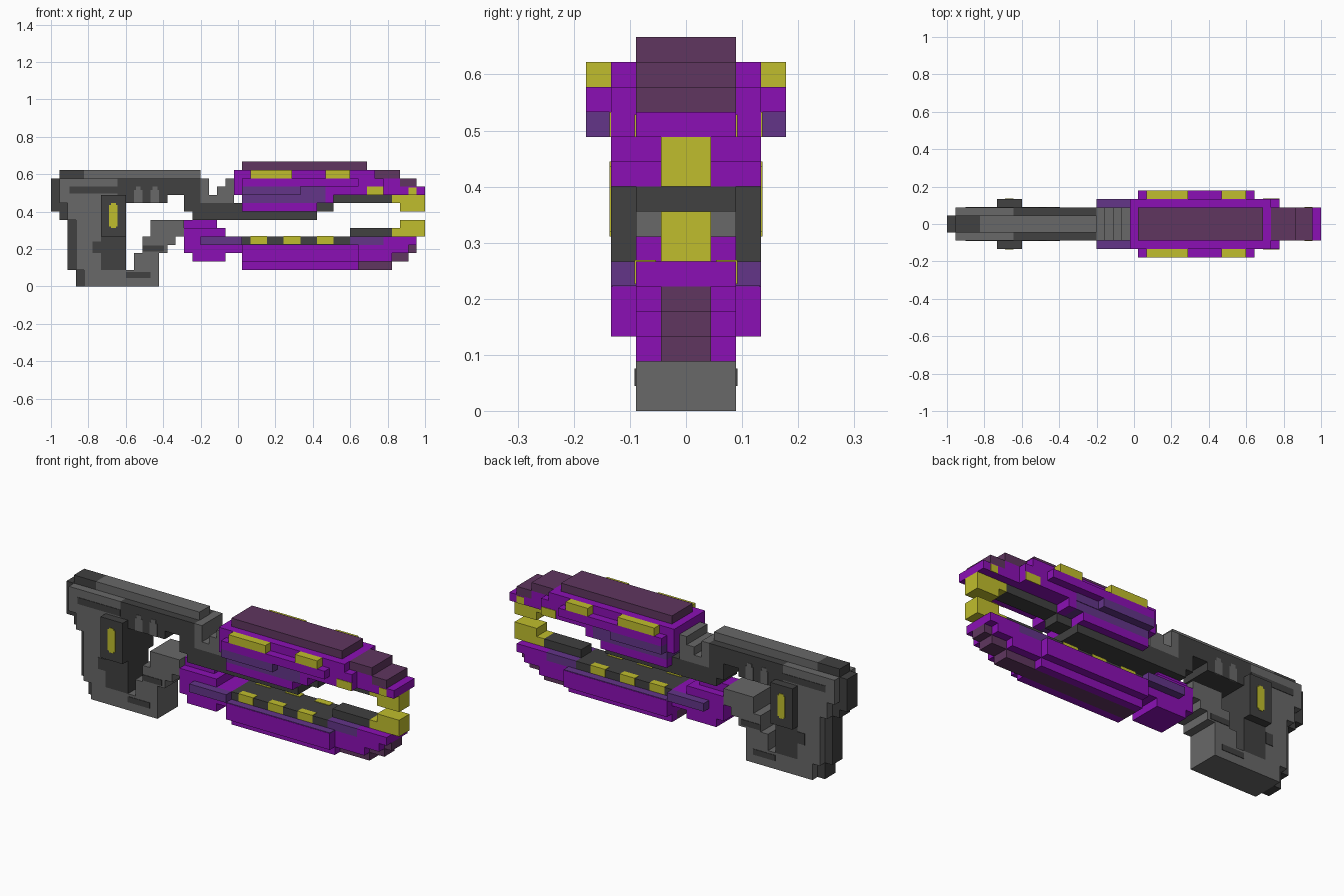
import bpy
import bmesh

UNIT = 2 / 45  # one block

if "Cube" in bpy.data.objects:
    bpy.data.objects.remove(bpy.data.objects["Cube"], do_unlink=True)


def material(name, r, g, b):
    mat = bpy.data.materials.new(name)
    mat.use_nodes = True
    colour = (r, g, b, 1)
    mat.diffuse_color = colour
    mat.node_tree.nodes["Principled BSDF"].inputs["Base Color"].default_value = colour
    return mat


grey = material("mid grey", .14, .14, .14)
dark = material("charcoal", .052, .052, .052)
purple = material("bright purple", .26, .005, .46)
violet = material("dull violet", .125, .035, .25)
mauve = material("dark mauve", .115, .037, .115)
yellow = material("mustard yellow", .53, .515, .026)


def add_block(bm, x0, x1, y0, y1, z0, z1):
    """One box, given in block units."""
    cube = bmesh.ops.create_cube(bm, size=1)
    for v in cube["verts"]:
        v.co.x = (x1 if v.co.x > 0 else x0) * UNIT - 1
        v.co.y = (y1 if v.co.y > 0 else y0) * UNIT
        v.co.z = (z1 if v.co.z > 0 else z0) * UNIT


def finish(name, mat, bm):
    mesh = bpy.data.meshes.new(name)
    bm.to_mesh(mesh)
    bm.free()
    mesh.materials.append(mat)
    bpy.context.collection.objects.link(bpy.data.objects.new(name, mesh))


def core(name, mat, half, *blocks):
    """Blocks spanning the centre; each is x start, x end, z start, z end."""
    bm = bmesh.new()
    for x0, x1, z0, z1 in blocks:
        add_block(bm, x0, x1, -half, half, z0, z1)
    finish(name, mat, bm)


def sides(name, mat, inner, outer, *blocks):
    """The same blocks mirrored onto both sides."""
    bm = bmesh.new()
    for x0, x1, z0, z1 in blocks:
        add_block(bm, x0, x1, inner, outer, z0, z1)
        add_block(bm, x0, x1, -outer, -inner, z0, z1)
    finish(name, mat, bm)


def paint(name, mat, surface, *blocks):
    """Thin plates lying on a side surface."""
    sides(name, mat, surface - .1, surface + .06, *blocks)


# Grip and rear frame
core("grip_back_strip", dark, 1,
     (0, 1, 9, 13), (1, 2, 8, 10), (2, 3, 2, 8), (3, 4, 0, 2))
core("frame_top_rail", grey, 1, (4, 18, 13, 14))
core("frame_rail_end", dark, 1, (1, 4, 13, 14))
core("grip_shell", grey, 2,
     (1, 8, 11, 13), (1, 6, 10, 11), (2, 6, 8, 10), (3, 6, 2, 8), (4, 13, 0, 2))
core("grip_inner", dark, 2, (6, 9, 2, 11))
core("frame_beam", dark, 2, (8, 14, 10, 13), (14, 18, 11, 13), (16, 18, 9, 11))
core("hand_guard", grey, 2,
     (10, 13, 2, 4), (11, 14, 4, 5), (11, 15, 5, 6), (12, 16, 6, 8))
sides("grip_side_box", dark, 2, 3, (6, 9, 6, 11))
paint("grip_light", yellow, 3, (7, 8, 7.2, 9.8), (7.2, 7.8, 7, 10))
paint("grip_dark_streak", dark, 2,
      (2.2, 8, 11.2, 12), (5, 6, 4, 5.4), (9, 12, 1, 1.7), (11, 13.6, 4.2, 4.9))
paint("beam_grey_arch", grey, 2, (10, 11, 10, 11.6), (12, 13, 10, 11.6),
      (10.2, 10.8, 11.6, 12), (12.2, 12.8, 11.6, 12))

# Notched joint and central barrel
core("notched_joint", grey, 2,
     (18, 19, 10, 13), (19, 20, 10, 11), (20, 21, 10, 12), (21, 22, 10, 13))
core("barrel_core", dark, 2, (17, 23, 9, 10), (17, 32, 8, 9))
core("barrel_front_bar", dark, 1, (32, 34, 9, 10), (34, 41, 10, 11))

# Upper jaw
core("upper_jaw_body", purple, 3,
     (22, 39, 13, 14), (22, 40, 11, 13), (33, 34, 10, 11), (23, 32, 9, 10))
core("upper_jaw_violet_band", violet, 3, (23, 33, 10, 11))
paint("upper_jaw_violet_patch", violet, 3, (30, 33, 11, 12))
core("upper_jaw_nose", purple, 2, (40, 42, 12, 13), (40, 45, 11, 12))
core("upper_jaw_top_plate", mauve, 2, (23, 38, 14, 15))
core("upper_jaw_nose_plate", mauve, 2, (39, 42, 13, 14), (42, 44, 12, 13))
sides("upper_side_rail", purple, 3, 4, (23, 37, 12, 13))
sides("upper_side_skirt", violet, 3, 4, (23, 30, 11, 12))
sides("upper_side_lights", yellow, 3, 4, (24, 29, 13, 14), (33, 36, 13, 14))
paint("upper_jaw_light_patch", yellow, 3, (38, 40, 11, 12))
paint("upper_nose_light_patch", yellow, 2, (43, 44, 11, 11.9))
core("upper_prong", yellow, 1, (41, 45, 10, 11), (42, 45, 9, 10))

# Lower jaw
core("lower_jaw_hinge_top", purple, 1, (16, 20, 7, 8))
core("lower_jaw_hinge", purple, 2,
     (16, 21, 6, 7), (16, 18, 4, 6), (18, 23, 4, 6), (17, 21, 3, 4))
sides("lower_hinge_rail", violet, 2, 3, (18, 23, 5, 6))
core("lower_jaw_body", purple, 3, (23, 37, 3, 5))
sides("lower_jaw_belly", purple, 1, 2, (23, 37, 2, 3))
core("lower_jaw_keel", mauve, 1, (23, 41, 2, 3), (41, 43, 3, 4), (43, 44, 4, 5))
core("lower_jaw_nose", purple, 2, (37, 41, 3, 4), (37, 43, 4, 5), (40, 44, 5, 6))
sides("lower_shelf_strip", violet, 2, 2.95, (23, 37, 4.9, 5.06))
core("lower_deck", dark, 2, (23, 36, 5, 6))
sides("lower_deck_lights", yellow, 1.2, 2.06,
      (24, 26, 5.1, 6.06), (28, 30, 5.1, 6.06), (32, 34, 5.1, 6.06))
core("lower_deck_front", violet, 2, (36, 40, 5, 6))
core("lower_front_bar", dark, 1, (36, 41, 6, 7))
core("lower_prong", yellow, 1, (41, 45, 6, 7), (42, 45, 7, 8))
